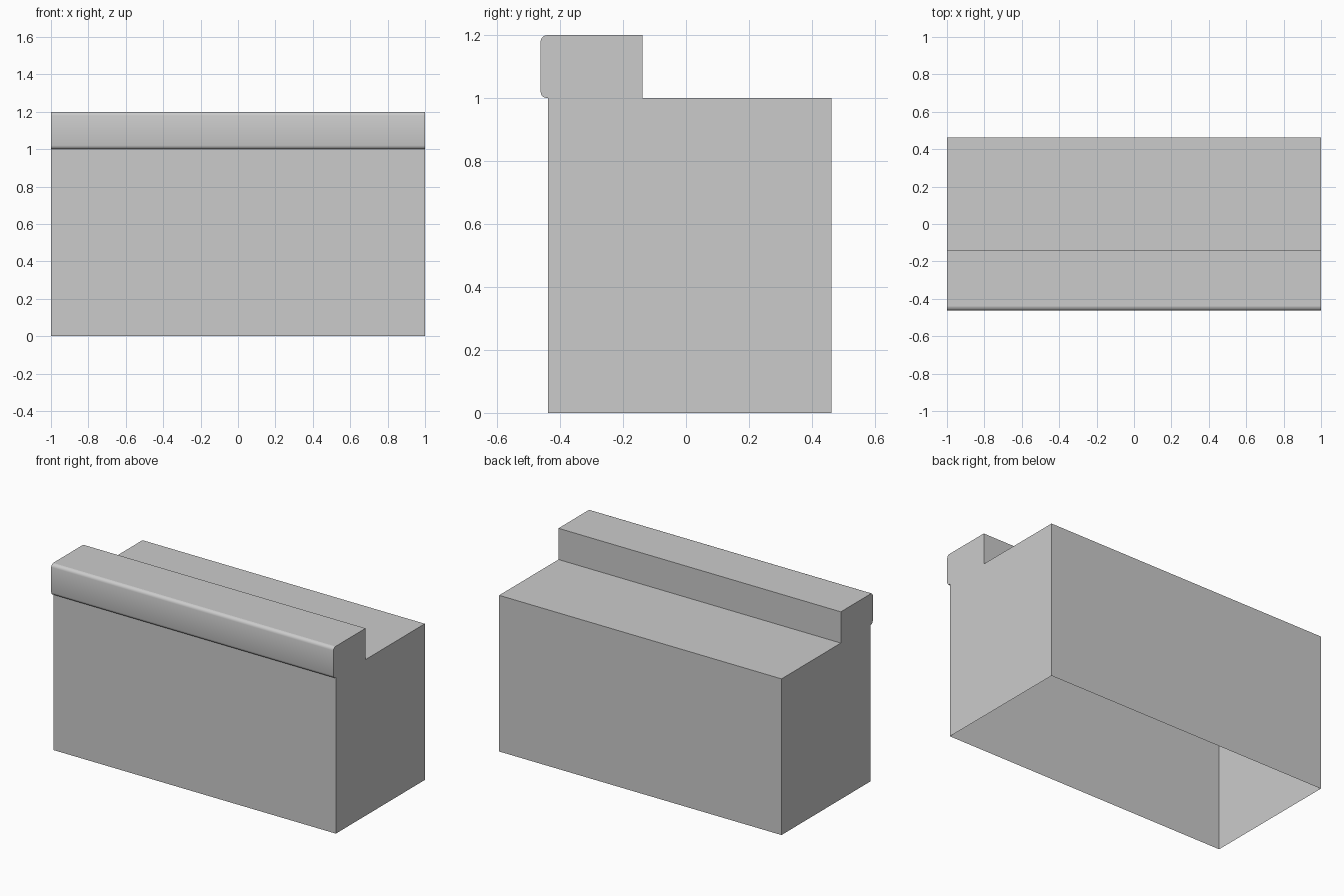
import bpy
import bmesh
from math import cos, sin, pi

cube = bpy.data.objects.get("Cube")
if cube:
    bpy.data.objects.remove(cube, do_unlink=True)

HALF = 1.0                 # half length along x
BACK, FRONT = 0.462, -0.438
NOSE, STEP = -0.462, -0.138
LEDGE, TOP, R = 1.0, 1.2, 0.02

grey = bpy.data.materials.new("light_grey")
grey.use_nodes = True
colour = (0.6, 0.6, 0.6, 1)
grey.diffuse_color = colour
grey.node_tree.nodes["Principled BSDF"].inputs["Base Color"].default_value = colour


def arc(cy, cz, start, steps=3):
    """Quarter circle of the nose, running from top to bottom."""
    return [(cy + R * cos(start + pi / 2 * i / steps),
             cz + R * sin(start + pi / 2 * i / steps)) for i in range(steps + 1)]


# Side profile, from the back foot over the top to the front foot
nose = arc(NOSE + R, TOP - R, pi / 2) + arc(NOSE + R, LEDGE + R, pi)
profile = [(BACK, 0), (BACK, LEDGE), (STEP, LEDGE), (STEP, TOP)] + nose
profile += [(FRONT, LEDGE), (FRONT, 0)]

bm = bmesh.new()
left = [bm.verts.new((HALF, y, z)) for y, z in profile]
right = [bm.verts.new((-HALF, y, z)) for y, z in profile]

# Long walls, top and rounded nose; the underside stays open
first, last = 4, 4 + len(nose) - 1
for i in range(len(profile) - 1):
    face = bm.faces.new((left[i], left[i + 1], right[i + 1], right[i]))
    face.smooth = first <= i < last
# End walls
bm.faces.new(left[::-1])
bm.faces.new(right)
bm.normal_update()

# Only the nose blends smoothly
for edge in bm.edges:
    edge.smooth = all(f.smooth for f in edge.link_faces)
# Outward normals
end = max(bm.faces, key=lambda f: f.calc_center_median().x)
if end.normal.x < 0:
    bmesh.ops.reverse_faces(bm, faces=bm.faces[:])

mesh = bpy.data.meshes.new("stepped_body")
bm.to_mesh(mesh)
bm.free()
mesh.materials.append(grey)
body = bpy.data.objects.new("stepped_body", mesh)
bpy.context.collection.objects.link(body)
